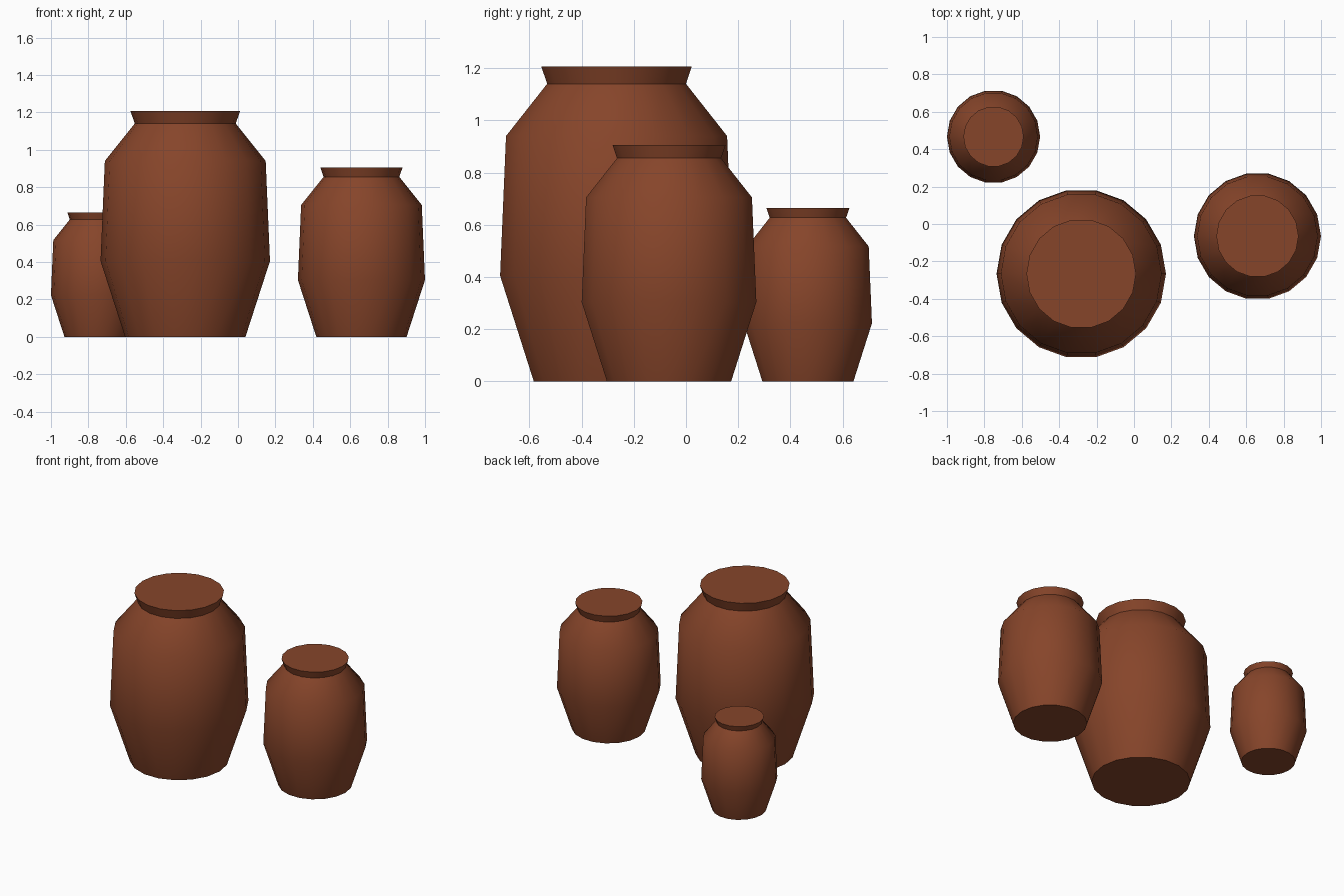
import bpy
import bmesh
import math

default_cube = bpy.data.objects.get("Cube")
if default_cube:
    bpy.data.objects.remove(default_cube, do_unlink=True)

SIDES = 18
# Jar outline from foot to rim: (radius, height)
PROFILE = [(0.322, 0), (0.453, 0.405), (0.43, 0.94), (0.27, 1.14), (0.293, 1.207)]

clay = bpy.data.materials.new("terracotta_brown")
clay.use_nodes = True
colour = (0.24, 0.059, 0.023, 1)
clay.diffuse_color = colour
clay.node_tree.nodes["Principled BSDF"].inputs["Base Color"].default_value = colour


def make_jar(name, x, y, scale):
    bm = bmesh.new()
    # Stacked rings of the outline
    rings = []
    for radius, height in PROFILE:
        ring = []
        for i in range(SIDES):
            a = math.tau * i / SIDES
            ring.append(bm.verts.new((radius * math.cos(a), radius * math.sin(a), height)))
        rings.append(ring)
    # Walls
    for low, high in zip(rings, rings[1:]):
        for i in range(SIDES):
            j = (i + 1) % SIDES
            bm.faces.new((low[i], low[j], high[j], high[i]))
    # Flat base and flat top
    bm.faces.new(rings[0][::-1])
    bm.faces.new(rings[-1])
    bmesh.ops.scale(bm, vec=(scale, scale, scale), verts=bm.verts)

    mesh = bpy.data.meshes.new(name)
    bm.to_mesh(mesh)
    bm.free()
    mesh.materials.append(clay)
    jar = bpy.data.objects.new(name, mesh)
    jar.location = (x, y, 0)
    bpy.context.collection.objects.link(jar)

    # Smooth body with crisp neck, rim and foot
    bpy.ops.object.select_all(action="DESELECT")
    jar.select_set(True)
    bpy.context.view_layer.objects.active = jar
    bpy.ops.object.shade_smooth_by_angle(angle=math.radians(40))


make_jar("large_jar", -0.282, -0.266, 1)
make_jar("medium_jar", 0.66, -0.065, 0.75)
make_jar("small_jar", -0.751, 0.467, 0.55)
